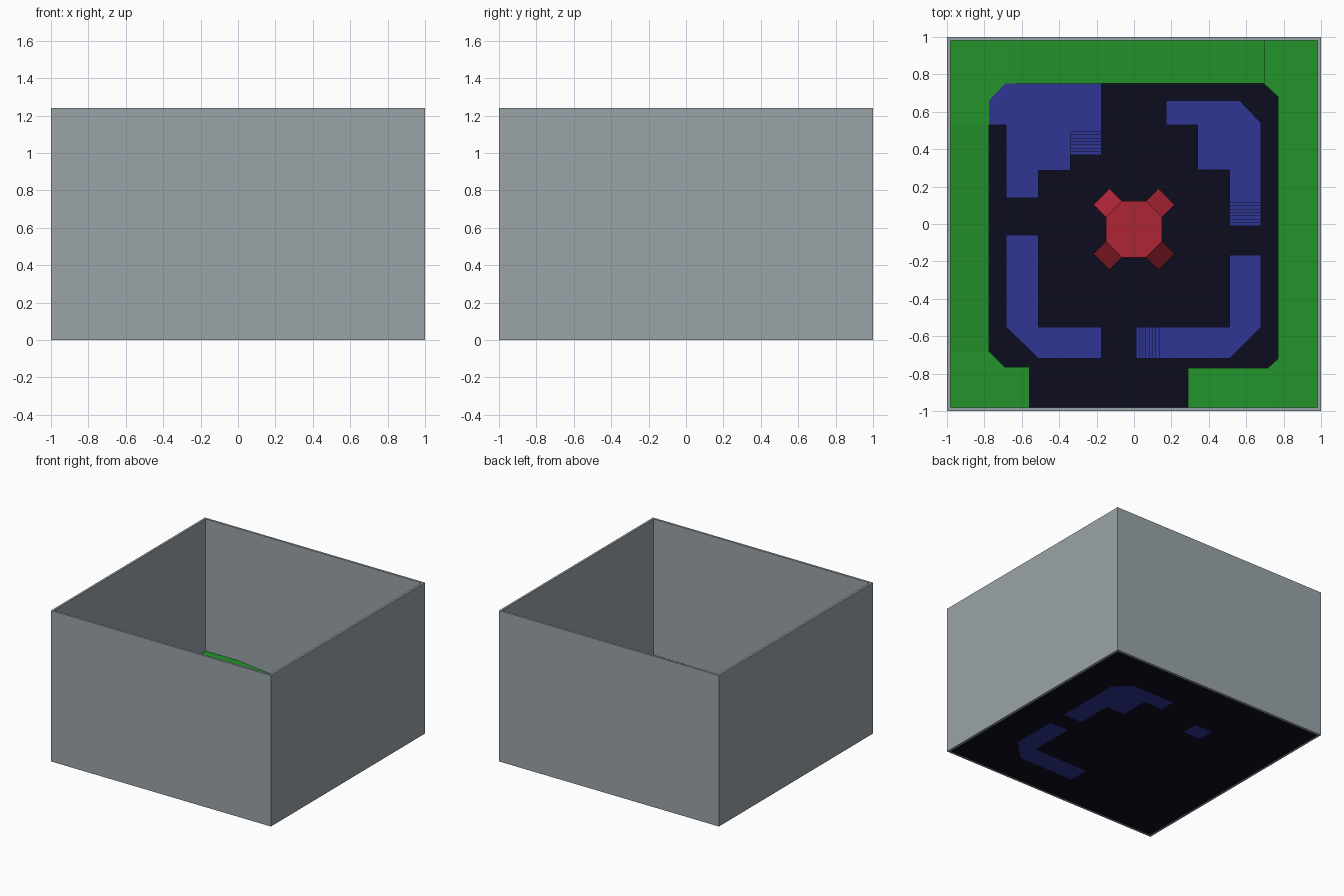
import bpy, bmesh

if "Cube" in bpy.data.objects:
    bpy.data.objects.remove(bpy.data.objects["Cube"])


def material(name, srgb):
    m = bpy.data.materials.new(name)
    lin = [(c / 255 / 12.92) if c < 11 else ((c / 255 + 0.055) / 1.055) ** 2.4 for c in srgb]
    m.diffuse_color = (*lin, 1)
    m.use_nodes = True
    m.node_tree.nodes["Principled BSDF"].inputs["Base Color"].default_value = m.diffuse_color
    return m


GREY = material("wall_grey", (154, 164, 169))
GREEN = material("grass_green", (35, 148, 43))
BLUE = material("platform_blue", (48, 54, 148))
DARK = material("floor_dark", (12, 12, 30))
RED = material("centre_red", (174, 37, 54))


def finish(name, bm, mat):
    bmesh.ops.recalc_face_normals(bm, faces=bm.faces)
    me = bpy.data.meshes.new(name)
    bm.to_mesh(me)
    bm.free()
    me.materials.append(mat)
    ob = bpy.data.objects.new(name, me)
    bpy.context.collection.objects.link(ob)
    return ob


def add_prism(bm, pts, top, z0=0.0):
    """Upright prism; top is a height or a function of x, y."""
    h = top if callable(top) else (lambda x, y: top)
    lo = [bm.verts.new((x, y, z0)) for x, y in pts]
    hi = [bm.verts.new((x, y, h(x, y))) for x, y in pts]
    bm.faces.new(lo)
    bm.faces.new(hi)
    for i in range(len(pts)):
        j = (i + 1) % len(pts)
        bm.faces.new((lo[i], lo[j], hi[j], hi[i]))


def prism(name, pts, top, mat, z0=0.0):
    bm = bmesh.new()
    add_prism(bm, pts, top, z0)
    return finish(name, bm, mat)


def rect(x0, y0, x1, y1):
    return [(x0, y0), (x1, y0), (x1, y1), (x0, y1)]


def stairs(name, box, axis, rise, top, steps=8):
    """Stairs filling a rectangle, climbing along +x (axis 0) or +y (axis 1)."""
    bm = bmesh.new()
    x0, y0, x1, y1 = box
    lo, hi = (x0, x1) if axis == 0 else (y0, y1)
    prof = [(lo, 0.0)]
    for i in range(steps):
        z = top * (i + 1) / steps
        prof += [(lo + (hi - lo) * i / steps, z), (lo + (hi - lo) * (i + 1) / steps, z)]
    prof.append((hi, 0.0))
    if axis == 0:
        a, b = ([bm.verts.new((t, s, z)) for t, z in prof] for s in (y0, y1))
    else:
        a, b = ([bm.verts.new((s, t, z)) for t, z in prof] for s in (x0, x1))
    bm.faces.new(a)
    bm.faces.new(b)
    for i in range(len(prof)):
        j = (i + 1) % len(prof)
        bm.faces.new((a[i], a[j], b[j], b[i]))
    return finish(name, bm, BLUE)


def ramp(a, za, b, zb, axis):
    return lambda x, y: za + (zb - za) * ((x, y)[axis] - a) / (b - a)


# Outer walls: open square frame
bm = bmesh.new()
W, IN, H = 1.0, 0.982, 1.24
rings = []
for r, z in ((W, 0), (W, H), (IN, H), (IN, 0)):
    rings.append([bm.verts.new((x, y, z)) for x, y in rect(-r, -r, r, r)])
for k in range(4):
    p, q = rings[k], rings[(k + 1) % 4]
    for i in range(4):
        j = (i + 1) % 4
        bm.faces.new((p[i], p[j], q[j], q[i]))
finish("outer_walls", bm, GREY)

# Floor
prism("floor", rect(-IN, -IN, IN, IN), 0.006, DARK, 0.001)

# Grass border: flat corners joined by gentle ramps
HI, MID, LOW, G0 = 0.155, 0.123, 0.015, 0.002
prism("grass_back_left", [(-IN, 0.53), (-0.775, 0.53), (-0.775, 0.66), (-0.69, 0.75),
                          (-0.69, IN), (-IN, IN)], HI, GREEN, G0)
prism("grass_left_ramp", rect(-IN, -0.68, -0.775, 0.53),
      ramp(-0.68, LOW, 0.53, HI, 1), GREEN, G0)
prism("grass_front_left", [(-IN, -IN), (-0.56, -IN), (-0.56, -0.765), (-0.69, -0.765),
                           (-0.775, -0.68), (-IN, -0.68)], LOW, GREEN, G0)
prism("grass_back_ramp", rect(-0.69, 0.75, 0.695, IN),
      ramp(-0.69, HI, 0.695, LOW, 0), GREEN, G0)
prism("grass_right", [(0.695, IN), (0.695, 0.75), (0.77, 0.68), (0.77, -0.72),
                      (0.715, -0.77), (0.715, -IN), (IN, -IN), (IN, IN)], MID, GREEN, G0)
prism("grass_front_ramp", rect(0.29, -IN, 0.715, -0.77),
      ramp(0.29, LOW, 0.715, MID, 0), GREEN, G0)

# Raised platforms
T = 0.14
prism("platform_back_left", [(-0.775, 0.66), (-0.69, 0.75), (-0.175, 0.75), (-0.175, 0.51),
                             (-0.34, 0.51), (-0.34, 0.285), (-0.51, 0.285), (-0.51, 0.14),
                             (-0.685, 0.14), (-0.685, 0.53), (-0.775, 0.53)],
      HI + 0.002, BLUE, 0.002)
prism("platform_front_left", [(-0.685, -0.06), (-0.51, -0.06), (-0.51, -0.55), (-0.175, -0.55),
                              (-0.175, -0.72), (-0.51, -0.72), (-0.685, -0.55)], T, BLUE, 0.002)
prism("platform_back_right", [(0.17, 0.66), (0.565, 0.66), (0.68, 0.54), (0.68, 0.13),
                              (0.51, 0.13), (0.51, 0.29), (0.34, 0.29), (0.34, 0.53),
                              (0.17, 0.53)], T, BLUE)
prism("platform_front_right", [(0.51, -0.165), (0.68, -0.165), (0.68, -0.55), (0.51, -0.72),
                               (0.15, -0.72), (0.15, -0.55), (0.51, -0.55)], T, BLUE)

# Stairs up to the platforms
stairs("stairs_back_left", (-0.34, 0.37, -0.175, 0.51), 1, 0, HI)
stairs("stairs_back_right", (0.51, -0.01, 0.68, 0.13), 1, 0, T)
stairs("stairs_front_right", (0.01, -0.72, 0.15, -0.55), 0, 0, T)

# Central octagonal dais with four diagonal ramps
CY, D = -0.028, 0.1
prism("centre_dais", [(sx * a, CY + sy * b) for sx, sy, a, b in (
    (-1, 1, 0.065, 0.15), (1, 1, 0.065, 0.15), (1, 1, 0.15, 0.065), (1, -1, 0.15, 0.065),
    (1, -1, 0.065, 0.15), (-1, -1, 0.065, 0.15), (-1, -1, 0.15, 0.065), (-1, 1, 0.15, 0.065))],
    D, RED, 0.002)
bm = bmesh.new()
for sx in (-1, 1):
    for sy in (-1, 1):
        pts = [(0.065, 0.15), (0.13, 0.217), (0.217, 0.13), (0.15, 0.065)]
        add_prism(bm, [(sx * x, CY + sy * y) for x, y in pts],
                  lambda x, y: D if abs(x) + abs(y - CY) < 0.25 else 0.008, 0.002)
finish("centre_ramps", bm, RED)
